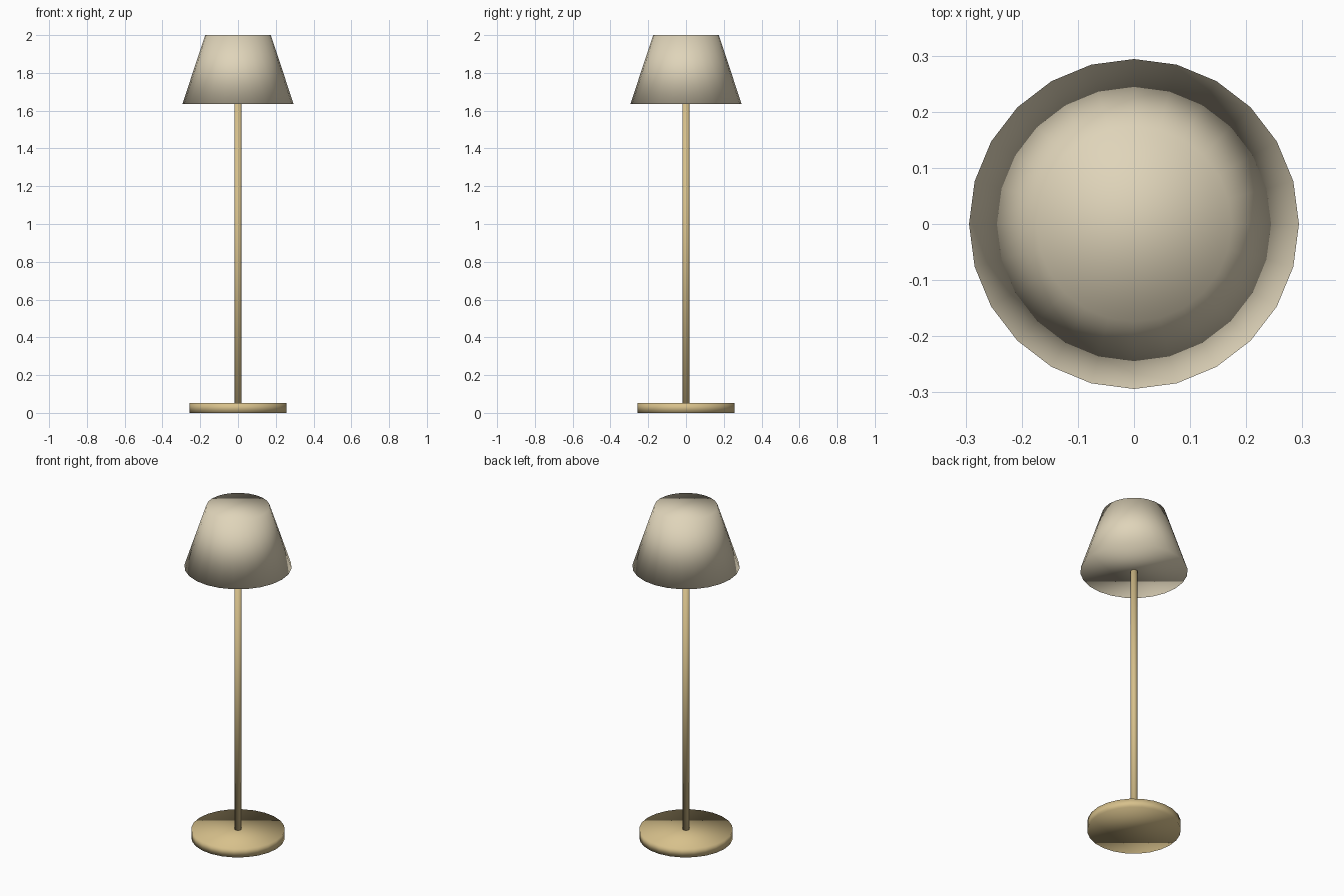
import bpy
import bmesh

cube = bpy.data.objects.get("Cube")
if cube:
    bpy.data.objects.remove(cube, do_unlink=True)


def make_material(name, rgb):
    mat = bpy.data.materials.new(name)
    mat.use_nodes = True
    colour = (*rgb, 1.0)
    mat.diffuse_color = colour
    mat.node_tree.nodes["Principled BSDF"].inputs["Base Color"].default_value = colour
    return mat


def add_round_part(name, sides, bottom_radius, top_radius, bottom, top, mat):
    """Closed upright frustum, smooth shaded across its rims."""
    bm = bmesh.new()
    bmesh.ops.create_cone(bm, cap_ends=True, segments=sides,
                          radius1=bottom_radius, radius2=top_radius,
                          depth=top - bottom)
    for face in bm.faces:
        face.smooth = True
    mesh = bpy.data.meshes.new(name)
    bm.to_mesh(mesh)
    bm.free()
    mesh.materials.append(mat)
    obj = bpy.data.objects.new(name, mesh)
    obj.location.z = (bottom + top) / 2
    bpy.context.collection.objects.link(obj)
    return obj


brass = make_material("brass", (0.68, 0.53, 0.26))
cream = make_material("cream fabric", (0.74, 0.66, 0.49))

# Round foot, slim pole and tapered shade
add_round_part("base", 24, 0.256, 0.256, 0.0, 0.053, brass)
add_round_part("pole", 12, 0.019, 0.019, 0.04, 1.65, brass)
add_round_part("lamp_shade", 24, 0.294, 0.174, 1.636, 2.0, cream)
